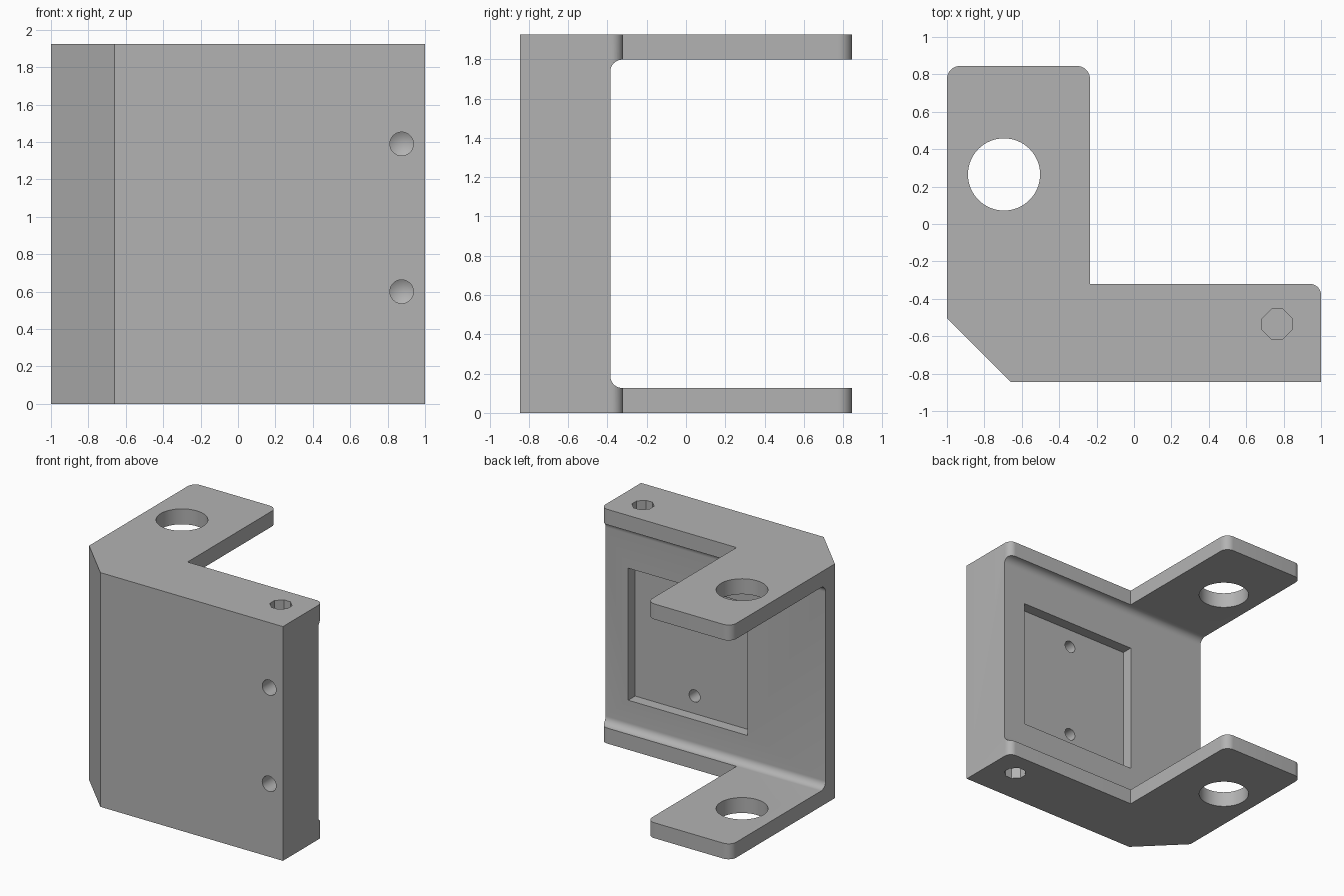
import bpy, bmesh, math
from mathutils import Vector, Matrix

cube = bpy.data.objects.get("Cube")
if cube:
    bpy.data.objects.remove(cube, do_unlink=True)

H = 1.925        # overall height
WALL = -0.385    # inner face of the thick wall
FRONT = -0.845   # outer face of the thick wall

grey = bpy.data.materials.new("mid grey")
grey.use_nodes = True
colour = (0.45, 0.45, 0.45, 1)
grey.diffuse_color = colour
grey.node_tree.nodes["Principled BSDF"].inputs["Base Color"].default_value = colour


def rounded(corners, steps=10):
    """Outline from (x, y, radius) corners, each rounded by a tangent arc."""
    out = []
    n = len(corners)
    for i, (x, y, r) in enumerate(corners):
        p = Vector((x, y))
        if r == 0:
            out.append(p)
            continue
        a = (Vector(corners[i - 1][:2]) - p).normalized()
        b = (Vector(corners[(i + 1) % n][:2]) - p).normalized()
        centre = p + (a + b) * r
        for k in range(steps + 1):
            t = k / steps * math.pi / 2
            out.append(centre - b * r * math.cos(t) - a * r * math.sin(t))
    return out


def prism(name, outline, start, end, axis="z"):
    """Extrude an outline along z (outline is x, y) or along x (outline is y, z)."""
    def place(p, d):
        return (p.x, p.y, d) if axis == "z" else (d, p.x, p.y)
    bm = bmesh.new()
    low = [bm.verts.new(place(p, start)) for p in outline]
    high = [bm.verts.new(place(p, end)) for p in outline]
    bm.faces.new(low[::-1])
    bm.faces.new(high)
    n = len(outline)
    for i in range(n):
        j = (i + 1) % n
        bm.faces.new((low[i], low[j], high[j], high[i]))
    bmesh.ops.recalc_face_normals(bm, faces=bm.faces)
    return finish(name, bm)


def finish(name, bm):
    mesh = bpy.data.meshes.new(name)
    bm.to_mesh(mesh)
    bm.free()
    mesh.materials.append(grey)
    obj = bpy.data.objects.new(name, mesh)
    bpy.context.collection.objects.link(obj)
    return obj


def drill(name, x, z, y_face, inward, radius, depth):
    """Blind drilled hole with a conical tip, running along y."""
    bm = bmesh.new()
    gap = 0.03
    profile = [(0, -gap), (radius, -gap), (radius, depth), (0, depth + radius * 0.6)]
    verts = [bm.verts.new((r, y_face + inward * d, 0)) for r, d in profile]
    edges = [bm.edges.new(pair) for pair in zip(verts, verts[1:])]
    bmesh.ops.spin(bm, geom=verts + edges, cent=(0, 0, 0), axis=(0, 1, 0),
                   angle=math.tau, steps=32)
    bmesh.ops.remove_doubles(bm, verts=bm.verts, dist=0.0001)
    bmesh.ops.recalc_face_normals(bm, faces=bm.faces)
    bmesh.ops.transform(bm, matrix=Matrix.Translation((x, 0, z)), verts=bm.verts)
    return finish(name, bm)


def rect(x0, x1, y0, y1):
    return [Vector(p) for p in ((x0, y0), (x1, y0), (x1, y1), (x0, y1))]


# L-shaped body with a chamfered corner
bracket = prism("bracket", rounded([
    (-0.66, FRONT, 0), (1, FRONT, 0), (1, -0.32, 0.06), (-0.235, -0.32, 0),
    (-0.235, 0.845, 0.07), (-1, 0.845, 0.07), (-1, -0.505, 0)]), 0, H)

# Opening between the flanges, filleted along the wall
cutters = [prism("flange_gap", rounded([
    (WALL, 0.127, 0.06), (1.2, 0.127, 0), (1.2, H - 0.127, 0),
    (WALL, H - 0.127, 0.06)]), -1.2, 1.2, "x")]

# Large round hole through both flanges
circle = [Vector((-0.695 + 0.193 * math.cos(t), 0.265 + 0.193 * math.sin(t)))
          for t in (i * math.tau / 64 for i in range(64))]
cutters.append(prism("rod_hole", circle, -0.1, H + 0.1))

# Square pocket in the wall
cutters.append(prism("pocket", rect(-0.29, 0.795, WALL - 0.09, WALL + 0.1), 0.37, 1.455))

# Chamfered square sockets in both ends
s, c = 0.08, 0.03
octagon = [Vector((0.765 + x, -0.535 + y)) for x, y in (
    (s, c), (c, s), (-c, s), (-s, c), (-s, -c), (-c, -s), (c, -s), (s, -c))]
cutters.append(prism("top_socket", octagon, H - 0.25, H + 0.1))
cutters.append(prism("bottom_socket", octagon, -0.1, 0.25))

# Drilled holes in the front face and in the pocket floor
for z in (0.6, 1.39):
    cutters.append(drill("front_hole", 0.875, z, FRONT, 1, 0.063, 0.15))
for z in (0.515, 1.305):
    cutters.append(drill("pocket_hole", 0.255, z, WALL - 0.09, -1, 0.05, 0.15))

# Apply the cuts and discard the cutters
bpy.context.view_layer.objects.active = bracket
for cutter in cutters:
    cutter.hide_render = True
    mod = bracket.modifiers.new(cutter.name, "BOOLEAN")
    mod.operation = "DIFFERENCE"
    mod.solver = "EXACT"
    mod.object = cutter
    bpy.ops.object.modifier_apply(modifier=mod.name)
    bpy.data.objects.remove(cutter, do_unlink=True)

bpy.ops.object.select_all(action="DESELECT")
bracket.select_set(True)
bpy.ops.object.shade_smooth_by_angle(angle=math.radians(30))
